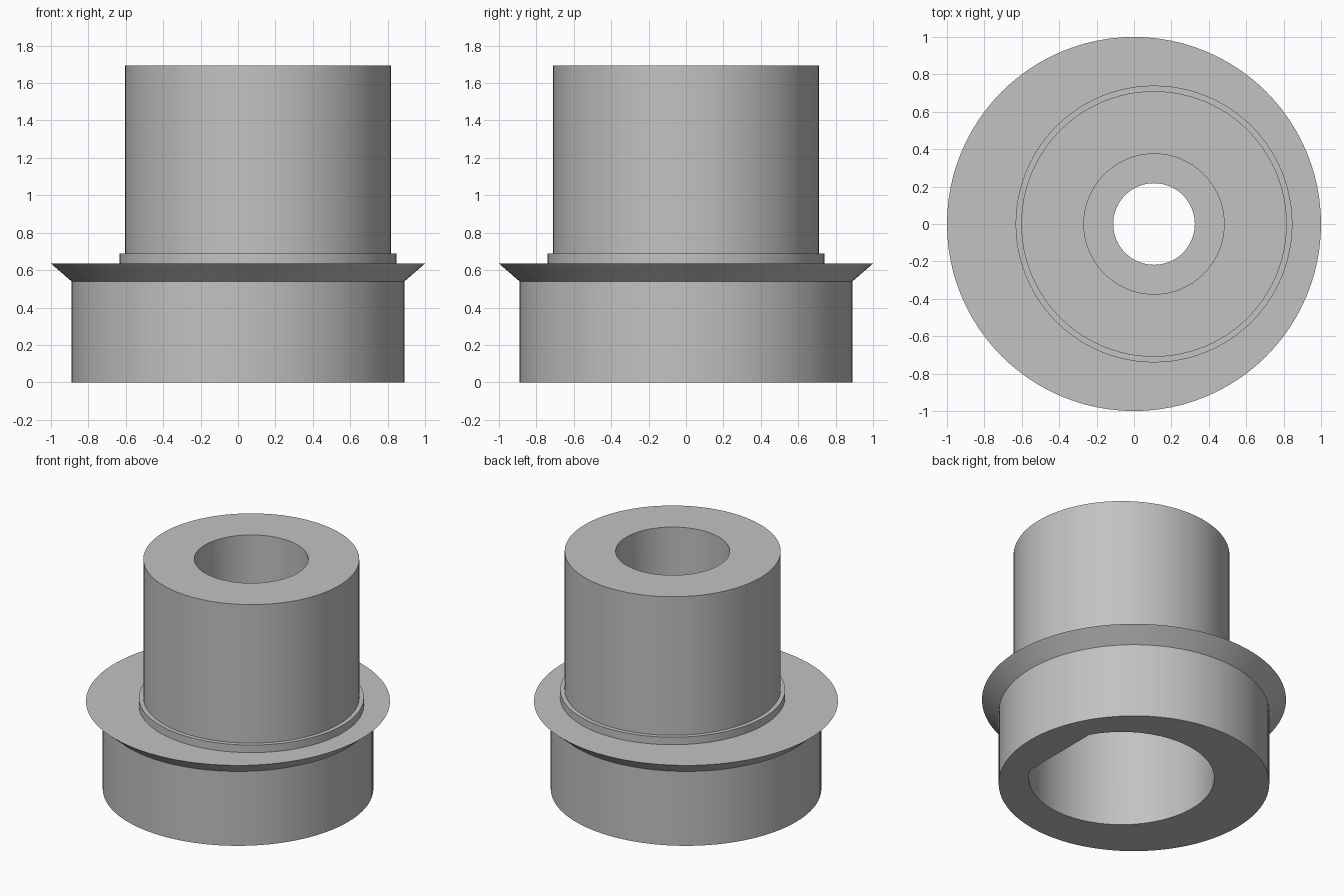
import bpy, bmesh, math

cube = bpy.data.objects.get("Cube")
if cube:
    bpy.data.objects.remove(cube, do_unlink=True)

SEGMENTS = 96
OFFSET = 0.107   # sideways shift of the barrel and its bore
FLAT = 0.53      # distance of the flat cavity wall from the bore axis

grey = bpy.data.materials.new("plain grey")
grey.use_nodes = True
colour = (0.54, 0.54, 0.54, 1)
grey.diffuse_color = colour
grey.node_tree.nodes["Principled BSDF"].inputs["Base Color"].default_value = colour


def lathe(name, profile, centre=0.0, flat=None):
    """Spin a (radius, height) profile into a closed solid."""
    bm = bmesh.new()
    verts = [bm.verts.new((r, 0, z)) for r, z in profile]
    edges = [bm.edges.new(pair) for pair in zip(verts, verts[1:])]
    bmesh.ops.spin(bm, geom=verts + edges, cent=(0, 0, 0), axis=(0, 0, 1),
                   angle=math.tau, steps=SEGMENTS)
    bmesh.ops.remove_doubles(bm, verts=bm.verts, dist=0.0001)
    for v in bm.verts:
        if flat is not None:
            v.co.x = min(v.co.x, flat)
        v.co.x += centre
    bmesh.ops.recalc_face_normals(bm, faces=bm.faces)
    mesh = bpy.data.meshes.new(name)
    bm.to_mesh(mesh)
    bm.free()
    mesh.materials.append(grey)
    obj = bpy.data.objects.new(name, mesh)
    bpy.context.collection.objects.link(obj)
    return obj


def combine(target, tool, operation):
    """Apply a boolean and discard the tool."""
    bpy.ops.object.select_all(action='DESELECT')
    bpy.context.view_layer.objects.active = target
    target.select_set(True)
    mod = target.modifiers.new(operation.title(), 'BOOLEAN')
    mod.operation = operation
    mod.solver = 'EXACT'
    mod.object = tool
    bpy.ops.object.modifier_apply(modifier=mod.name)
    bpy.data.objects.remove(tool, do_unlink=True)


# Round base with a flared flange
body = lathe("flanged_body", [(0, 0), (0.89, 0), (0.89, 0.54), (1, 0.635), (0, 0.635)])

# Off-centre barrel standing on a low collar
barrel = lathe("barrel", [(0, 0.3), (0.74, 0.3), (0.74, 0.69), (0.71, 0.69),
                          (0.71, 1.695), (0, 1.695)], OFFSET)
combine(body, barrel, 'UNION')

# Stepped bore: wide cavity with one flat wall, narrow neck, upper socket
bore = lathe("bore_cutter", [(0, -0.1), (0.61, -0.1), (0.61, 0.95), (0.218, 0.95),
                             (0.218, 1.15), (0.375, 1.15), (0.375, 1.8), (0, 1.8)],
             OFFSET, FLAT)
bore.hide_render = True
combine(body, bore, 'DIFFERENCE')

bpy.ops.object.shade_smooth_by_angle(angle=math.radians(25))
